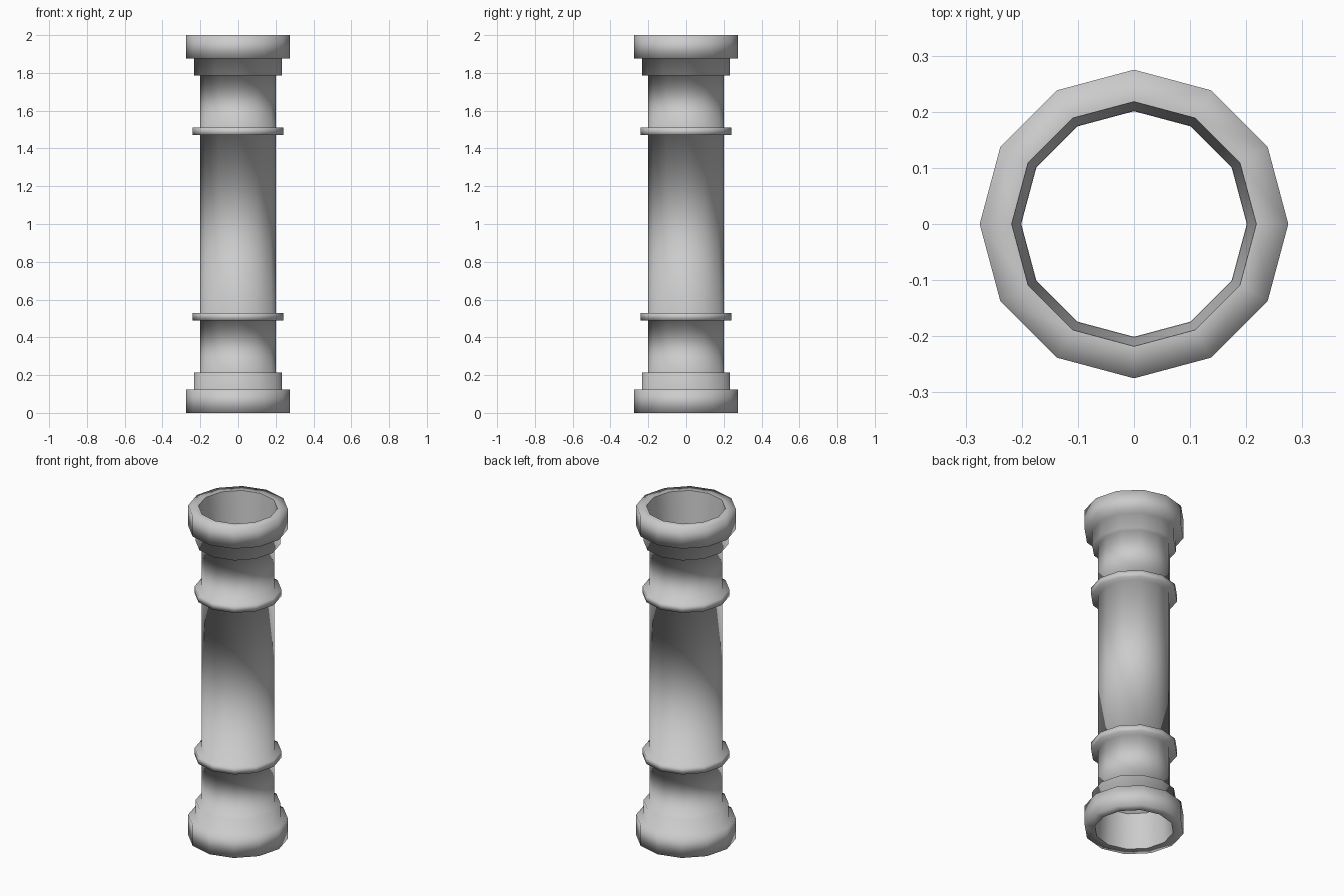
import bpy
import bmesh
from math import cos, sin, pi

if "Cube" in bpy.data.objects:
    bpy.data.objects.remove(bpy.data.objects["Cube"], do_unlink=True)

SIDES = 12
HEIGHT = 2.0
PIPE, RING, COLLAR, FLANGE, MOUTH = 0.201, 0.24, 0.234, 0.275, 0.218

grey = bpy.data.materials.new("pipe grey")
grey.use_nodes = True
colour = (0.6, 0.6, 0.6, 1)
grey.diffuse_color = colour
grey.node_tree.nodes["Principled BSDF"].inputs["Base Color"].default_value = colour


def lathe(name, profile, sharp_radius):
    """Spin an open (radius, height) profile; edges at sharp_radius stay crisp."""
    bm = bmesh.new()
    loops = []
    for r, z in profile:
        loops.append([bm.verts.new((r * cos(2 * pi * i / SIDES),
                                    r * sin(2 * pi * i / SIDES), z))
                      for i in range(SIDES)])
    for a, b in zip(loops, loops[1:]):
        for i in range(SIDES):
            j = (i + 1) % SIDES
            bm.faces.new((a[i], a[j], b[j], b[i])).smooth = True
    for (r, z), loop in zip(profile, loops):
        if r == sharp_radius:
            for i in range(SIDES):
                bm.edges.get((loop[i], loop[(i + 1) % SIDES])).smooth = False
    mesh = bpy.data.meshes.new(name)
    bm.to_mesh(mesh)
    bm.free()
    mesh.materials.append(grey)
    obj = bpy.data.objects.new(name, mesh)
    bpy.context.collection.objects.link(obj)
    return obj


# Lower half: tapered mouth, flange, collar and raised ring
lower = [(PIPE + 0.001, 0.215), (MOUTH, 0), (FLANGE, 0), (FLANGE, 0.125),
         (COLLAR, 0.125), (COLLAR, 0.215), (PIPE, 0.215),
         (PIPE, 0.49), (RING, 0.49), (RING, 0.53), (PIPE, 0.53)]

# Upper half repeats the lower one upside down
upper = [(r, HEIGHT - z) for r, z in reversed(lower)]

lathe("pipe", lower + upper, MOUTH)
